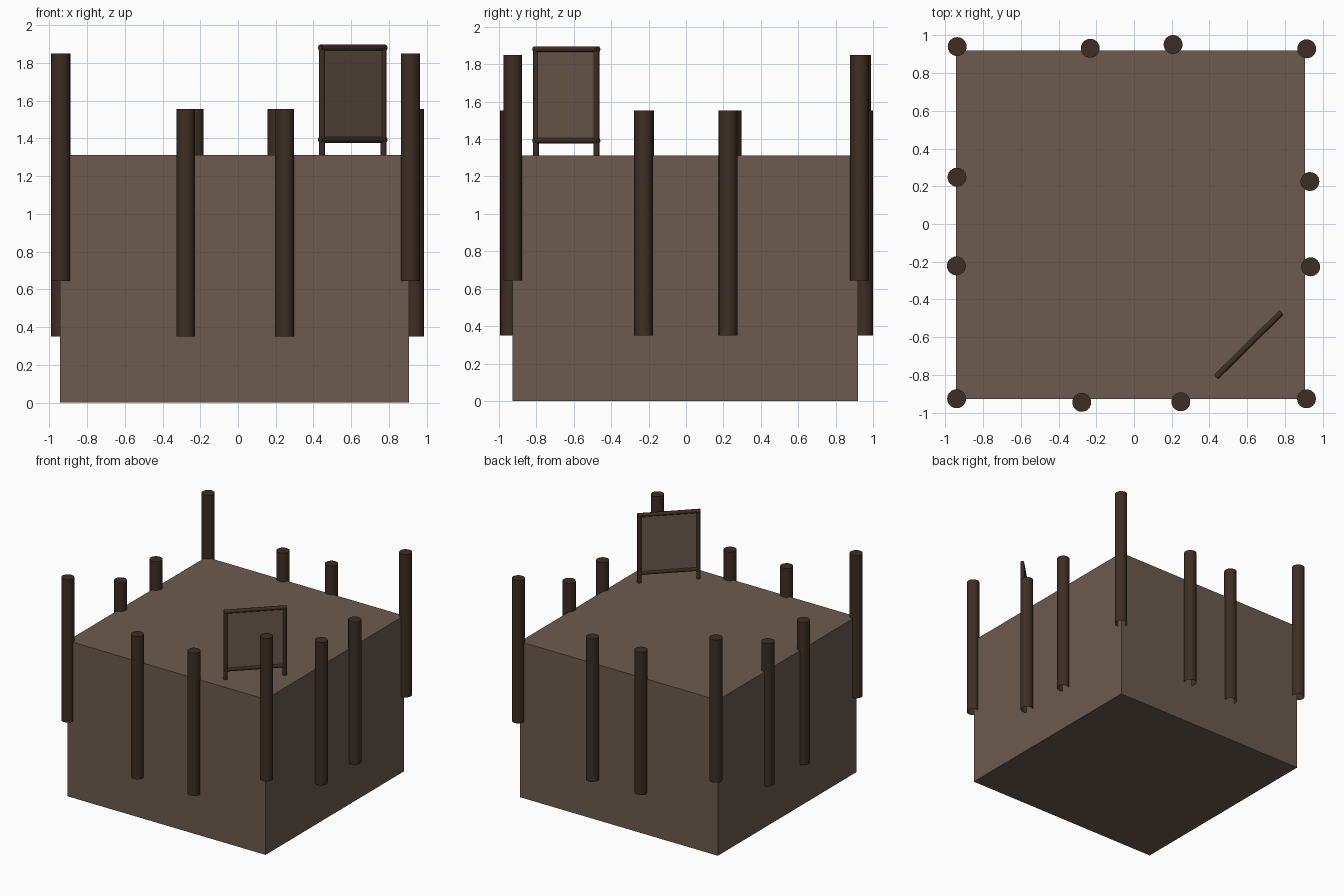
import bpy, bmesh, math
from mathutils import Vector, Matrix

if "Cube" in bpy.data.objects:
    bpy.data.objects.remove(bpy.data.objects["Cube"])


def material(name, color):
    m = bpy.data.materials.new(name)
    m.diffuse_color = (*color, 1)
    m.use_nodes = True
    m.node_tree.nodes["Principled BSDF"].inputs["Base Color"].default_value = m.diffuse_color
    return m


earth = material("earth_brown", (0.150, 0.104, 0.078))
wood = material("dark_wood", (0.046, 0.027, 0.017))


def finish(name, bm, mat, smooth=False):
    me = bpy.data.meshes.new(name)
    bm.to_mesh(me)
    bm.free()
    me.materials.append(mat)
    ob = bpy.data.objects.new(name, me)
    bpy.context.collection.objects.link(ob)
    if smooth:
        bpy.ops.object.select_all(action='DESELECT')
        ob.select_set(True)
        bpy.context.view_layer.objects.active = ob
        bpy.ops.object.shade_smooth_by_angle(angle=math.radians(40))
    return ob


def rod(name, a, b, radius, sides, open_start=False):
    """Cylinder from a to b, optionally without its starting cap."""
    a, b = Vector(a), Vector(b)
    d = b - a
    bm = bmesh.new()
    bmesh.ops.create_cone(bm, cap_ends=True, segments=sides, radius1=radius,
                          radius2=radius, depth=d.length)
    if open_start:
        caps = [f for f in bm.faces if f.normal.z < -0.9]
        bmesh.ops.delete(bm, geom=caps, context='FACES_ONLY')
    rot = d.to_track_quat('Z', 'Y').to_matrix().to_4x4()
    bm.transform(Matrix.Translation((a + b) / 2) @ rot)
    return finish(name, bm, wood, True)


def box(name, center, size, mat, turn=0):
    bm = bmesh.new()
    bmesh.ops.create_cube(bm, size=1)
    bm.transform(Matrix.Translation(center) @ Matrix.Rotation(turn, 4, 'Z')
                 @ Matrix.Diagonal((*size, 1)))
    return finish(name, bm, mat)


# Main block
box("block", (-0.018, -0.003, 0.656), (1.848, 1.847, 1.312), earth)

# Tall corner posts and lower side posts, open underneath
corner_posts = [(-0.937, 0.940), (0.915, 0.928), (-0.940, -0.926), (0.914, -0.926)]
side_posts = [(-0.232, 0.931), (0.207, 0.951), (-0.938, 0.248), (-0.941, -0.222),
              (0.932, 0.225), (0.936, -0.227), (-0.277, -0.945), (0.248, -0.942)]
for kind, spots, low in (("corner_post", corner_posts, 0.645), ("side_post", side_posts, 0.35)):
    for i, (x, y) in enumerate(spots):
        rod(f"{kind}_{i + 1}", (x, y, low), (x, y, low + 1.204), 0.05, 24, True)

# Framed board standing diagonally at the front right corner
left, right = Vector((0.445, -0.801, 0)), Vector((0.771, -0.479, 0))
along = (right - left).normalized()
for name, p in (("board_leg_left", left), ("board_leg_right", right)):
    rod(name, p + Vector((0, 0, 1.28)), p + Vector((0, 0, 1.88)), 0.016, 12)
for name, z in (("board_rail_lower", 1.392), ("board_rail_upper", 1.88)):
    up = Vector((0, 0, z))
    rod(name, left - along * 0.014 + up, right + along * 0.014 + up, 0.016, 12)
mid = (left + right) / 2
box("board_panel", (mid.x, mid.y, 1.636), ((right - left).length, 0.009, 0.488), earth,
    math.atan2(along.y, along.x))
